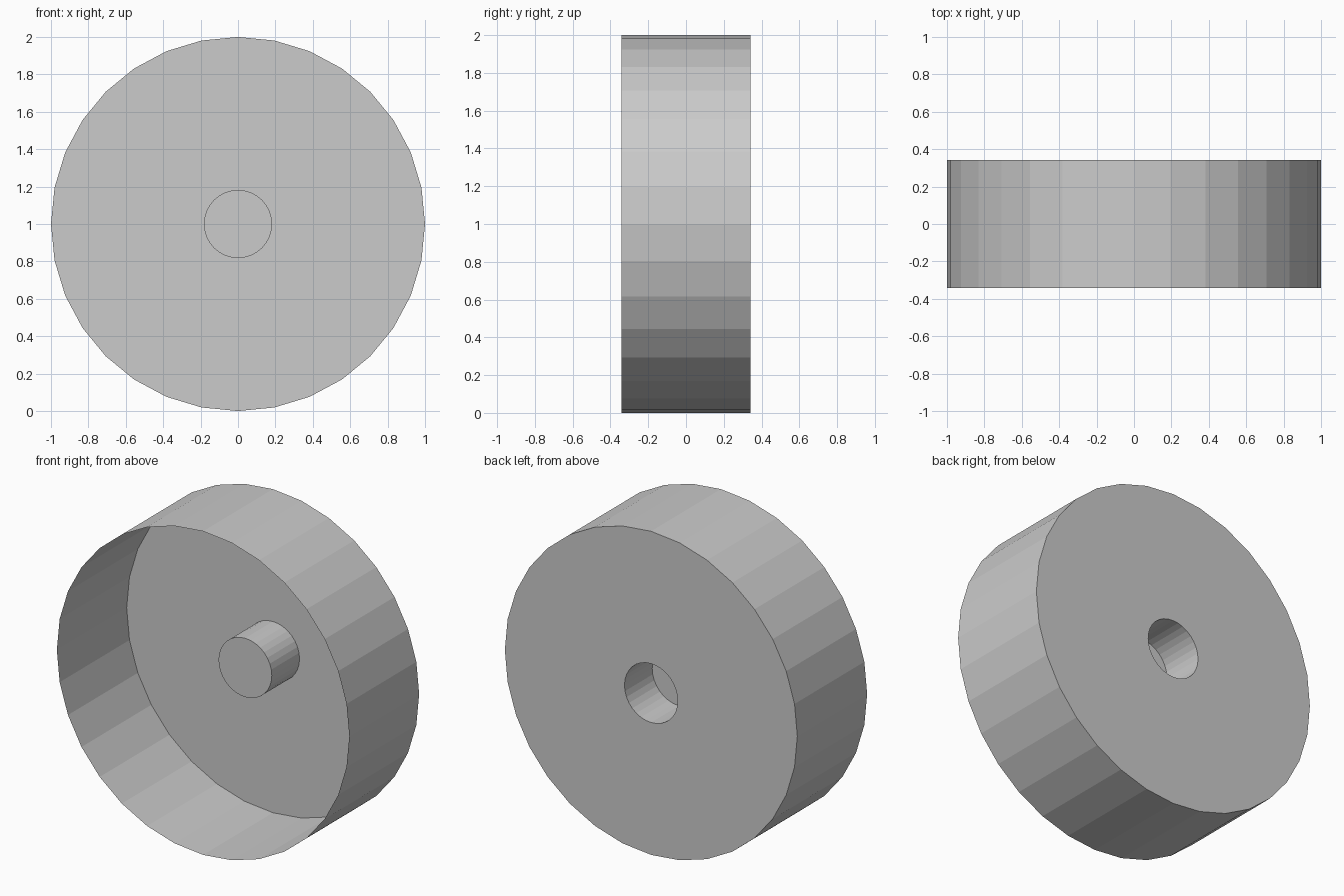
import bpy, bmesh
from math import cos, sin, tau

if "Cube" in bpy.data.objects:
    bpy.data.objects.remove(bpy.data.objects["Cube"])

SIDES = 32
# Profile from open front rim to hub cap: (radius, y)
PROFILE = [(1.0, -0.341), (1.0, 0.341), (0.182, 0.341), (0.182, 0.07)]

bm = bmesh.new()


def ring(radius, y):
    return [bm.verts.new((radius * cos(tau * i / SIDES), y, 1 + radius * sin(tau * i / SIDES)))
            for i in range(SIDES)]


# Thin open drum: outer wall, back disc, recessed hub wall
rings = [ring(r, y) for r, y in PROFILE]
for a, b in zip(rings, rings[1:]):
    for i in range(SIDES):
        j = (i + 1) % SIDES
        bm.faces.new((a[i], b[i], b[j], a[j]))

# Hub cap
bm.faces.new(rings[-1])
bmesh.ops.recalc_face_normals(bm, faces=bm.faces)

mesh = bpy.data.meshes.new("wheel_shell")
bm.to_mesh(mesh)
bm.free()
bpy.context.collection.objects.link(bpy.data.objects.new("wheel_shell", mesh))
